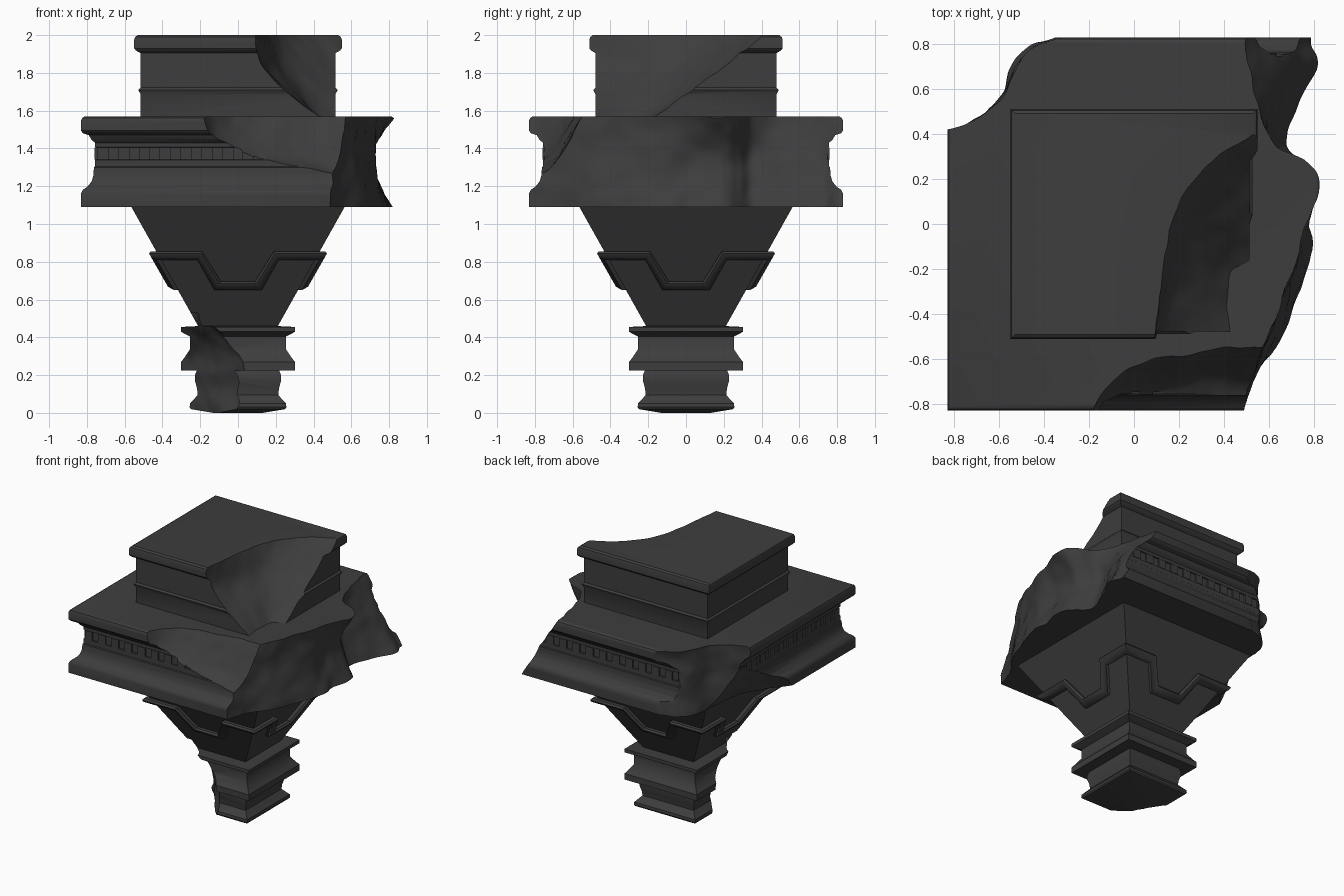
import bpy, bmesh, math
from mathutils import Vector, Matrix, noise

if "Cube" in bpy.data.objects:
    bpy.data.objects.remove(bpy.data.objects["Cube"])


def finish_mesh(name, bm):
    bmesh.ops.recalc_face_normals(bm, faces=bm.faces)
    me = bpy.data.meshes.new(name)
    bm.to_mesh(me)
    bm.free()
    ob = bpy.data.objects.new(name, me)
    bpy.context.collection.objects.link(ob)
    return ob


def square_loft(name, profile, sy=1.0):
    """Solid square moulding from (half width, z) pairs, bottom to top."""
    bm = bmesh.new()
    rings = [[bm.verts.new((h * x, h * y * sy, z))
              for x, y in ((-1, -1), (1, -1), (1, 1), (-1, 1))] for h, z in profile]
    for a, b in zip(rings, rings[1:]):
        for i in range(4):
            j = (i + 1) % 4
            bm.faces.new((a[i], a[j], b[j], b[i]))
    bm.faces.new(rings[0][::-1])
    bm.faces.new(rings[-1])
    return finish_mesh(name, bm)


def spline(pts, t):
    """Point on a smooth curve through pts, t in 0..1."""
    n = len(pts) - 1
    f = t * n
    i = min(int(f), n - 1)
    u = f - i
    b, c = pts[i], pts[i + 1]
    if n == 1:
        return b.lerp(c, u)
    a = pts[i - 1] if i else b * 2 - c
    d = pts[i + 2] if i + 2 <= n else c * 2 - b
    return (b * 2 + (c - a) * u + (a * 2 - b * 5 + c * 4 - d) * u ** 2
            + (b * 3 - a - c * 3 + d) * u ** 3) / 2


def break_cutter(name, rows, push, sag=0.0, rough=0.035, nu=56, nv=20):
    """Rough fracture surface through rows of points, thickened along push."""
    bm = bmesh.new()
    push = Vector(push)
    rows = [[Vector(p) for p in r] for r in rows]
    front, back = [], []
    for j in range(nv + 1):
        v = j / nv
        f, k = [], []
        for i in range(nu + 1):
            p = spline([spline(r, i / nu) for r in rows], v)
            q = Vector((p.x * 4, p.y * 4, p.z * 5))
            bump = noise.noise(q) + 0.5 * noise.noise(q * 2.3) + 0.2 * noise.noise(q * 5)
            p = p + push.normalized() * (rough * bump - sag * math.sin(math.pi * v))
            f.append(bm.verts.new(p))
            k.append(bm.verts.new(p + push))
        front.append(f)
        back.append(k)
    for g in (front, back):
        for j in range(nv):
            for i in range(nu):
                bm.faces.new((g[j][i], g[j][i + 1], g[j + 1][i + 1], g[j + 1][i]))
    rim = [(0, i) for i in range(nu)] + [(j, nu) for j in range(nv)] \
        + [(nv, i) for i in range(nu, 0, -1)] + [(j, 0) for j in range(nv, 0, -1)]
    for (a, b), (c, d) in zip(rim, rim[1:] + rim[:1]):
        bm.faces.new((front[a][b], front[c][d], back[c][d], back[a][b]))
    ob = finish_mesh(name, bm)
    ob.hide_render = True
    return ob


def at_z(z, plan):
    return [(x, y, z) for x, y in plan]


def cut(ob, *cutters):
    bpy.context.view_layer.objects.active = ob
    for c in cutters:
        m = ob.modifiers.new("break", 'BOOLEAN')
        m.operation, m.solver, m.object = 'DIFFERENCE', 'EXACT', c
        bpy.ops.object.modifier_apply(modifier=m.name)


# Foot with its two stepped collars
foot = square_loft("foot", [
    (.13, 0), (.25, .02), (.256, .03), (.254, .05), (.235, .07), (.213, .095), (.217, .13),
    (.228, .17), (.228, .2), (.218, .225), (.302, .225), (.302, .27), (.285, .29), (.255, .335),
    (.255, .405), (.285, .42), (.302, .43), (.302, .455), (.2, .46)])

# Tapering body
taper = square_loft("tapered_body", [(.2, .44), (.57, 1.1)])

# Wide slab with coves and a shallow dentil band
slab = square_loft("wide_slab", [
    (.83, 1.09), (.832, 1.16), (.822, 1.18), (.795, 1.2), (.775, 1.225), (.765, 1.26), (.763, 1.3),
    (.757, 1.305), (.757, 1.34), (.748, 1.342), (.748, 1.405), (.757, 1.407), (.757, 1.43),
    (.775, 1.445), (.79, 1.47), (.82, 1.48), (.832, 1.495), (.832, 1.545), (.825, 1.562), (.81, 1.57)])

# Top block with bead and rolled rim
block = square_loft("top_block", [
    (.515, 1.55), (.515, 1.685), (.528, 1.71), (.515, 1.722), (.515, 1.905), (.54, 1.918),
    (.55, 1.93), (.55, 1.975), (.545, 1.99), (.53, 2.0)], sy=.93)

# Dentils on all four sides
bm = bmesh.new()
for k in range(4):
    for i in range(14):
        m = Matrix.Rotation(k * math.pi / 2, 4, 'Z') @ Matrix.Translation((-.715 + i * .11, -.745, 1.3725)) \
            @ Matrix.Diagonal((.06, .028, .063, 1))
        bmesh.ops.create_cube(bm, size=1, matrix=m)
dentils = finish_mesh("dentils", bm)

# Raised zigzag ribbon around the tapering body
bm = bmesh.new()
upper = [(None, .855), (-.19, .855), (-.09, .695), (.09, .695), (.19, .855)]
lower = [(None, .81), (-.215, .81), (-.125, .65), (.125, .65), (.215, .81)]
section = [(0, -.02), (0, .025), (.25, .042), (.6, .042), (1, .02), (1, -.02)]
loops = []
for k in range(4):
    rot = Matrix.Rotation(k * math.pi / 2, 3, 'Z')
    for (u0, z0), (u1, z1) in zip(upper, lower):
        loop = []
        for s, d in section:
            z = z0 + (z1 - z0) * s
            h = .21 + (z - .46) * .571 + d
            u = -h if u0 is None else u0 + (u1 - u0) * s
            loop.append(bm.verts.new(rot @ Vector((u, -h, z))))
        loops.append(loop)
for a, b in zip(loops, loops[1:] + loops[:1]):
    for i in range(len(section)):
        j = (i + 1) % len(section)
        bm.faces.new((a[i], b[i], b[j], a[j]))
ribbon = finish_mesh("zigzag_ribbon", bm)

# Fracture surfaces
right_break = break_cutter("right_break", [
    at_z(1.03, [(.44, -.95), (.5, -.8), (.6, -.6), (.71, -.4), (.81, -.15), (.82, .02), (.84, .2),
                (.77, .28), (.68, .36), (.74, .52), (.84, .7), (.8, .8), (.81, .95)]),
    at_z(1.34, [(.43, -.95), (.49, -.8), (.57, -.6), (.65, -.4), (.72, -.15), (.71, .02), (.71, .2),
                (.66, .28), (.6, .36), (.64, .54), (.67, .7), (.65, .82), (.65, .95)]),
    at_z(1.65, [(.42, -.95), (.48, -.8), (.54, -.6), (.62, -.4), (.74, -.15), (.8, .02), (.88, .18),
                (.81, .28), (.63, .34), (.53, .5), (.48, .65), (.42, .82), (.4, .95)])],
    (.9, 0, 0), rough=.025, nu=80)
front_gouge = break_cutter("front_gouge", [
    [(-.25, -.95, 1.62), (-.14, -.95, 1.4), (.0, -.95, 1.31), (.2, -.95, 1.26), (.42, -.95, 1.21), (.72, -.95, 1.2)],
    [(-.24, -.9, 1.63), (-.13, -.78, 1.47), (.02, -.74, 1.4), (.2, -.72, 1.355), (.42, -.71, 1.32), (.72, -.71, 1.31)],
    [(-.22, -.88, 1.64), (-.12, -.7, 1.62), (.05, -.59, 1.62), (.28, -.55, 1.62), (.5, -.52, 1.62), (.72, -.52, 1.62)]],
    (0, -.4, .5), rough=.02)
chip = [(-1, .41), (-.84, .425), (-.73, .46), (-.6, .56), (-.54, .7), (-.46, .79), (-.35, .835), (-.2, .92)]
corner_chip = break_cutter("corner_chip", [at_z(1.03, chip), at_z(1.65, chip)],
                           (-.7, .7, 0), sag=.015, rough=.02)
# undercut spreading from the corner chip along the lower left side
left_chip = break_cutter("left_chip", [
    [(-.95, -.24, 1.03), (-.83, -.13, 1.03), (-.7, .02, 1.03), (-.59, .2, 1.03), (-.55, .4, 1.03), (-.54, .62, 1.03)],
    [(-.97, -.2, 1.08), (-.92, -.1, 1.16), (-.88, .05, 1.3), (-.86, .22, 1.42), (-.84, .42, 1.53), (-.82, .65, 1.55)]],
    (-.6, 0, 0), rough=.02)
top_break = break_cutter("top_break", [
    at_z(2.05, [(.08, -.62), (.09, -.45), (.11, -.2), (.16, .07), (.3, .28), (.49, .43), (.68, .54)]),
    at_z(1.8, [(.13, -.62), (.16, -.47), (.2, -.25), (.27, -.03), (.39, .09), (.52, .16), (.68, .23)]),
    at_z(1.53, [(.51, -.62), (.48, -.48), (.45, -.36), (.46, -.25), (.51, -.22), (.57, -.2), (.7, -.16)])],
    (.6, -.6, 0), rough=.02)
foot_break = break_cutter("foot_break", [
    at_z(-.04, [(.0, -.4), (-.02, -.25), (-.11, -.13), (-.18, -.03), (-.26, .08), (-.42, .18)]),
    at_z(.28, [(.04, -.42), (.02, -.28), (-.09, -.15), (-.17, -.06), (-.28, .04), (-.42, .13)]),
    at_z(.53, [(-.22, -.42), (-.2, -.27), (-.22, -.22), (-.25, -.18), (-.3, -.12), (-.42, -.08)])],
    (-.5, -.5, 0), rough=.025)

slab_breaks = (right_break, front_gouge, corner_chip, left_chip)
cut(slab, *slab_breaks)
cut(dentils, *slab_breaks)
cut(block, top_break)
cut(foot, foot_break)
cut(taper, foot_break)
for c in slab_breaks + (top_break, foot_break):
    bpy.data.objects.remove(c)

# Dark stone, smooth shading with crisp edges
stone = bpy.data.materials.new("dark_stone")
stone.diffuse_color = (.047, .047, .047, 1)
stone.use_nodes = True
stone.node_tree.nodes["Principled BSDF"].inputs["Base Color"].default_value = stone.diffuse_color
for ob in (foot, taper, slab, block, dentils, ribbon):
    ob.data.materials.clear()
    ob.data.materials.append(stone)
    bpy.ops.object.select_all(action='DESELECT')
    ob.select_set(True)
    bpy.context.view_layer.objects.active = ob
    bpy.ops.object.shade_smooth_by_angle(angle=math.radians(35))
